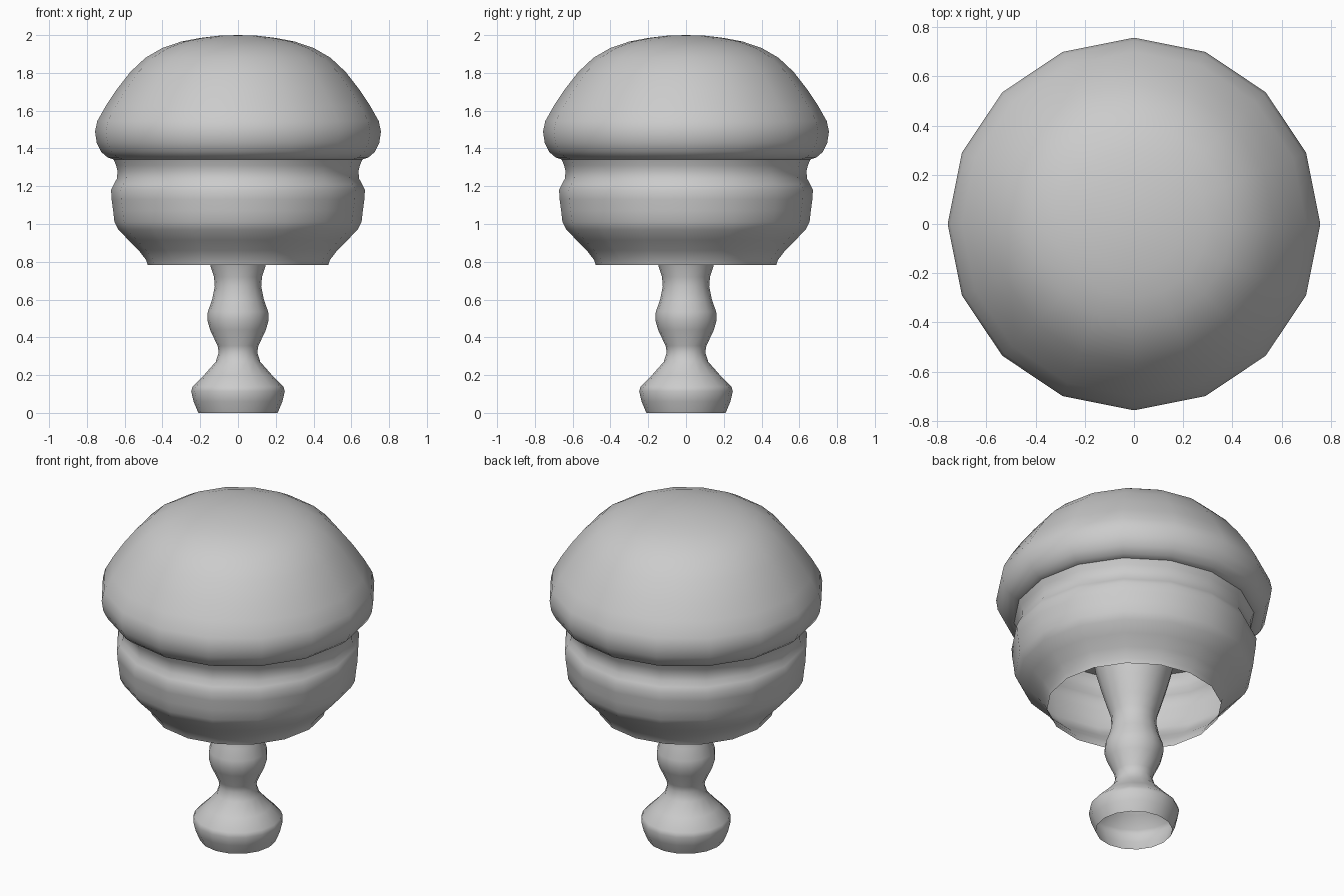
import bpy, bmesh, math

if "Cube" in bpy.data.objects:
    bpy.data.objects.remove(bpy.data.objects["Cube"])

SIDES = 16

grey = bpy.data.materials.new("plain_grey")
grey.diffuse_color = (0.6, 0.6, 0.6, 1)
grey.use_nodes = True
grey.node_tree.nodes["Principled BSDF"].inputs["Base Color"].default_value = grey.diffuse_color


def lathe(name, profile, sharp=40):
    """Revolve (radius, z) points, listed from bottom to top, about the z axis."""
    bm = bmesh.new()
    rings = []
    for r, z in profile:
        if r == 0:
            rings.append([bm.verts.new((0, 0, z))] * SIDES)
        else:
            rings.append([bm.verts.new((r * math.cos(2 * math.pi * i / SIDES),
                                        r * math.sin(2 * math.pi * i / SIDES), z))
                          for i in range(SIDES)])
    for a, b in zip(rings, rings[1:]):
        for i in range(SIDES):
            j = (i + 1) % SIDES
            corners = list(dict.fromkeys((a[i], a[j], b[j], b[i])))
            bm.faces.new(corners)
    mesh = bpy.data.meshes.new(name)
    bm.to_mesh(mesh)
    bm.free()
    mesh.materials.append(grey)
    ob = bpy.data.objects.new(name, mesh)
    bpy.context.collection.objects.link(ob)
    bpy.ops.object.select_all(action='DESELECT')
    ob.select_set(True)
    bpy.context.view_layer.objects.active = ob
    bpy.ops.object.shade_smooth_by_angle(angle=math.radians(sharp))
    return ob


# Turned stem, open at the foot, flaring up inside the bowl
lathe("stem", [
    (0.21, 0), (0.235, 0.06), (0.248, 0.115), (0.24, 0.14), (0.18, 0.2),
    (0.118, 0.27), (0.102, 0.32), (0.108, 0.355), (0.148, 0.44),
    (0.162, 0.49), (0.16, 0.535), (0.137, 0.6), (0.123, 0.67),
    (0.127, 0.72), (0.148, 0.785), (0.18, 0.89), (0.21, 1.0),
    (0.235, 1.15), (0.26, 1.345)])

# Hollow bowl, open underneath
lathe("bowl", [
    (0.478, 0.782), (0.487, 0.81), (0.525, 0.86), (0.58, 0.915),
    (0.633, 0.97), (0.654, 1.01), (0.661, 1.07), (0.669, 1.13),
    (0.672, 1.18), (0.658, 1.21), (0.641, 1.24), (0.638, 1.28),
    (0.645, 1.31), (0.66, 1.345)])

# Domed cap with a flat underside and rolled rim
lathe("cap", [
    (0, 1.342), (0.66, 1.342), (0.69, 1.352), (0.725, 1.382), (0.748, 1.43),
    (0.757, 1.49), (0.745, 1.545), (0.70, 1.625), (0.64, 1.715), (0.57, 1.805),
    (0.49, 1.88), (0.40, 1.932), (0.30, 1.966), (0.20, 1.985), (0.10, 1.997),
    (0, 2.0)])
